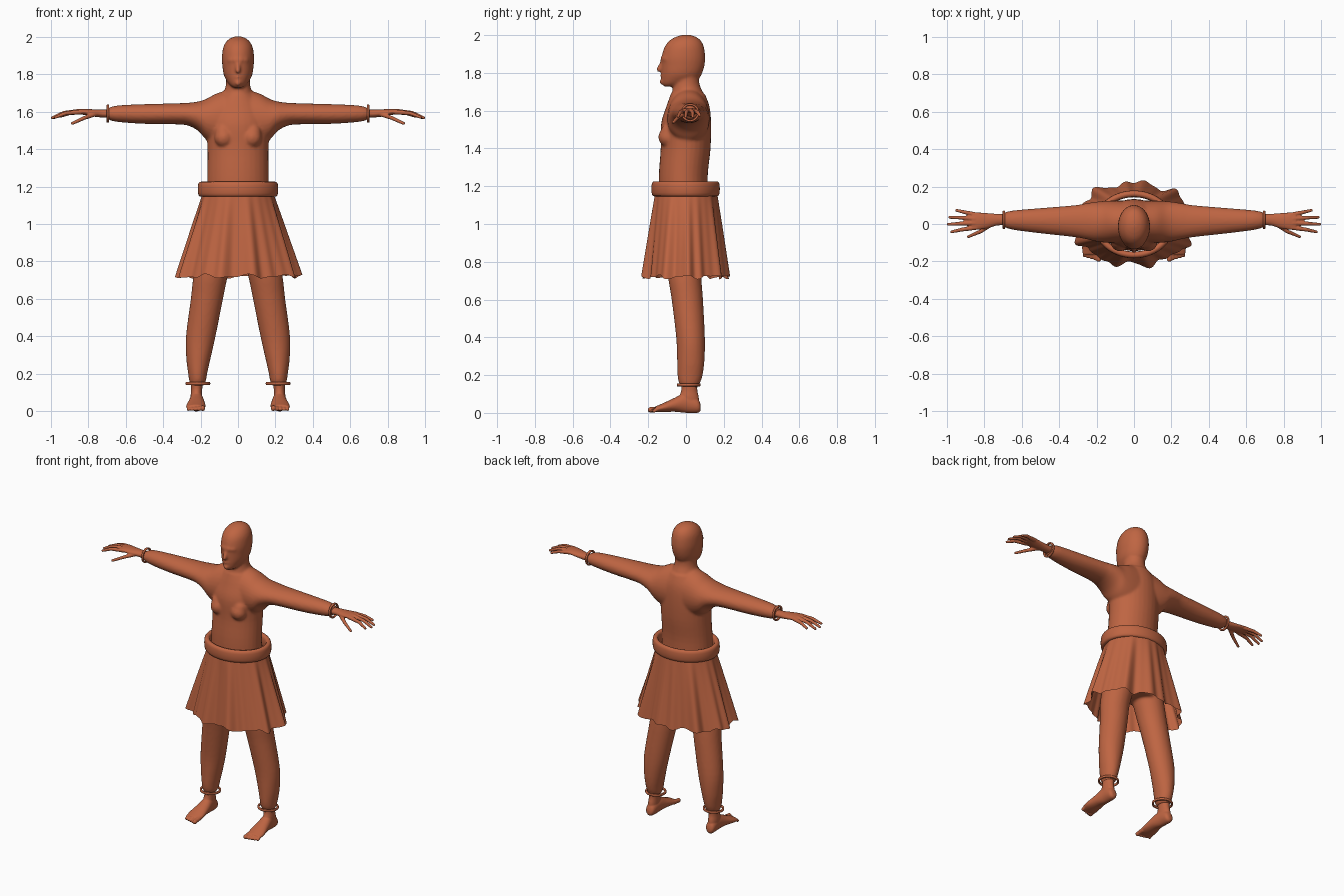
import bpy, bmesh, math
from mathutils import Vector

cube = bpy.data.objects.get("Cube")
if cube:
    bpy.data.objects.remove(cube, do_unlink=True)

# One terracotta colour for the whole figure
COLOUR = (0.52, 0.13, 0.055, 1)
clay = bpy.data.materials.new("terracotta")
clay.use_nodes = True
clay.diffuse_color = COLOUR
shader = clay.node_tree.nodes["Principled BSDF"]
shader.inputs["Base Color"].default_value = COLOUR
shader.inputs["Roughness"].default_value = 0.7


def finish(name, bm, voxel=None, smooth=4):
    """Turn a bmesh into an object; optionally fuse its pieces into one skin."""
    bmesh.ops.recalc_face_normals(bm, faces=bm.faces)
    for f in bm.faces:
        f.smooth = True
    mesh = bpy.data.meshes.new(name)
    bm.to_mesh(mesh)
    bm.free()
    mesh.materials.append(clay)
    obj = bpy.data.objects.new(name, mesh)
    bpy.context.collection.objects.link(obj)
    if voxel:
        fuse = obj.modifiers.new("fuse", 'REMESH')
        fuse.mode = 'VOXEL'
        fuse.voxel_size = voxel
        fuse.use_smooth_shade = True
        relax = obj.modifiers.new("relax", 'SMOOTH')
        relax.factor = 0.5
        relax.iterations = smooth
    return obj


def spline(rows, steps=4):
    """Catmull-Rom interpolation of section rows."""
    out = []
    for i in range(len(rows) - 1):
        p = [rows[max(i - 1, 0)], rows[i], rows[i + 1], rows[min(i + 2, len(rows) - 1)]]
        for s in range(steps):
            t = s / steps
            out.append([b + t / 2 * (c - a + t * (2 * a - 5 * b + 4 * c - d + t * (3 * (b - c) + d - a)))
                        for a, b, c, d in zip(*p)])
    return out + [list(rows[-1])]


def loft(bm, axis, rows, side=1, n=32):
    """Elliptical sections along an axis; row = position, min, max, min, max."""
    others = [i for i in range(3) if i != axis]
    rings = []
    for pos, a0, a1, b0, b1 in spline(rows):
        ring = []
        for k in range(n):
            ang = math.tau * k / n
            co = [0, 0, 0]
            co[axis] = pos
            co[others[0]] = (a0 + a1) / 2 + (a1 - a0) / 2 * math.cos(ang)
            co[others[1]] = (b0 + b1) / 2 + (b1 - b0) / 2 * math.sin(ang)
            co[0] *= side
            ring.append(bm.verts.new(co))
        rings.append(ring)
    bridge(bm, rings)
    bm.faces.new(rings[0])
    bm.faces.new(rings[-1])


def bridge(bm, rings):
    for r, s in zip(rings, rings[1:]):
        for k in range(len(r)):
            j = (k + 1) % len(r)
            bm.faces.new((r[k], r[j], s[j], s[k]))


def limb(bm, points, radii, side=1):
    """Chain of tapered rods with round joints."""
    pts = [Vector((x * side, y, z)) for x, y, z in points]
    for p, r in zip(pts, radii):
        ball = bmesh.ops.create_uvsphere(bm, u_segments=14, v_segments=8, radius=r)
        bmesh.ops.translate(bm, vec=p, verts=ball["verts"])
    for p, q, r, s in zip(pts, pts[1:], radii, radii[1:]):
        rod = bmesh.ops.create_cone(bm, cap_ends=True, segments=14, radius1=r, radius2=s, depth=(q - p).length)
        turn = (q - p).to_track_quat('Z', 'Y').to_matrix()
        bmesh.ops.rotate(bm, matrix=turn, verts=rod["verts"])
        bmesh.ops.translate(bm, vec=(p + q) / 2, verts=rod["verts"])


def hoop(name, centre, rx, ry, thick, tall, axis=2):
    """Closed ring with an oval section, around z or x."""
    bm = bmesh.new()
    rings = []
    for i in range(72):
        a = math.tau * i / 72
        ring = []
        for k in range(16):
            b = math.tau * k / 16
            c, s = math.cos(b), math.sin(b)
            w = thick * math.copysign(abs(c) ** 0.7, c)
            h = tall * math.copysign(abs(s) ** 0.7, s)
            co = Vector(((rx + w) * math.cos(a), (ry + w) * math.sin(a), h))
            if axis == 0:
                co = Vector((co.z, co.x, co.y))
            ring.append(bm.verts.new(co + Vector(centre)))
        rings.append(ring)
    bridge(bm, rings + [rings[0]])
    return finish(name, bm)


# Body: torso, neck, head, arms and legs fused into one skin
body = bmesh.new()
torso = [(.82, .13, -.09, .10), (.92, .175, -.11, .12), (1.08, .168, -.14, .118), (1.25, .164, -.144, .115),
         (1.4, .163, -.134, .13), (1.53, .168, -.132, .133), (1.62, .145, -.105, .125), (1.69, .09, -.08, .10)]
neck = [(1.58, .13, -.09, .12), (1.66, .10, -.082, .108), (1.70, .078, -.073, .088), (1.75, .064, -.066, .07),
        (1.84, .064, -.06, .07)]
head = [(1.728, .022, -.115, -.05), (1.742, .042, -.127, .0), (1.77, .064, -.13, .066), (1.80, .077, -.13, .086),
        (1.84, .083, -.13, .098), (1.885, .086, -.129, .102), (1.94, .08, -.112, .094), (1.975, .062, -.082, .075),
        (1.994, .038, -.045, .045), (2.002, .012, -.015, .015)]
for part in (torso, neck, head):
    loft(body, 2, [(z, -h, h, y0, y1) for z, h, y0, y1 in part])
arm = [(.06, -.10, .125, 1.40, 1.715), (.12, -.10, .125, 1.42, 1.695), (.17, -.098, .122, 1.45, 1.668),
       (.21, -.092, .118, 1.495, 1.655), (.26, -.08, .11, 1.523, 1.648), (.32, -.07, .10, 1.532, 1.645),
       (.5, -.05, .085, 1.535, 1.64), (.62, -.035, .075, 1.543, 1.635), (.67, -.025, .068, 1.55, 1.628),
       (.70, -.014, .058, 1.562, 1.616)]
leg = [(.97, .0, .16, -.10, .11), (.85, .02, .21, -.105, .09), (.72, .055, .238, -.095, .082),
       (.6, .08, .252, -.076, .09), (.4, .12, .278, -.052, .10), (.28, .147, .276, -.047, .098),
       (.2, .165, .266, -.045, .088), (.16, .172, .26, -.038, .075), (.135, .185, .25, -.025, .062)]
for side in (-1, 1):
    loft(body, 0, arm, side)
    loft(body, 2, leg, side)
    limb(body, [(.075, -.095, 1.46), (.08, -.088, 1.49)], [.052, .045], side)   # breast
    limb(body, [(.012, -.125, 1.875), (.045, -.105, 1.874)], [.012, .012], side)  # brow
# Nose, lips and chin
limb(body, [(0, -.124, 1.865), (0, -.143, 1.818)], [.01, .014])
limb(body, [(-.018, -.122, 1.785), (0, -.13, 1.787), (.018, -.122, 1.785)], [.007, .009, .007])
limb(body, [(0, -.125, 1.752)], [.016])
finish("body", body, 0.008, 5)

FINGERS = [[(.84, -.018, 1.598), (.92, -.03, 1.592), (.975, -.042, 1.57)],
           [(.85, .005, 1.602), (.93, .002, 1.594), (.992, -.002, 1.567)],
           [(.85, .028, 1.602), (.925, .034, 1.593), (.985, .036, 1.567)],
           [(.835, .048, 1.598), (.9, .062, 1.592), (.948, .073, 1.575)],
           [(.76, .0, 1.588), (.82, -.04, 1.567), (.885, -.068, 1.537)]]
PALM = [(.68, -.008, .052, 1.567, 1.611), (.73, -.008, .054, 1.569, 1.611), (.78, -.022, .058, 1.575, 1.613),
        (.83, -.03, .061, 1.584, 1.615), (.865, -.026, .056, 1.588, 1.612)]
FOOT = [(.078, .21, .235, .015, .04), (.062, .193, .252, .0, .075), (.0, .186, .256, .0, .105),
        (-.06, .178, .266, .006, .08), (-.12, .173, .277, .004, .052), (-.162, .178, .274, .004, .034)]
ANKLE = [(.03, .195, .25, -.015, .07), (.08, .192, .253, -.035, .068), (.12, .191, .25, -.025, .06),
         (.17, .185, .252, -.025, .062)]

for side, word in ((1, "left"), (-1, "right")):
    # Hand with four fingers and a thumb
    bm = bmesh.new()
    loft(bm, 0, PALM, side)
    for path in FINGERS:
        limb(bm, path, [.013, .0105, .008], side)
    finish(word + "_hand", bm, 0.004, 3)

    # Bare foot with five toes, the big toe innermost
    bm = bmesh.new()
    loft(bm, 1, FOOT, side)
    loft(bm, 2, ANKLE, side)
    for i in range(5):
        x = .189 + .019 * i
        r = .015 if i == 0 else .0115 - .0005 * i
        tip = -.188 + .005 * i
        limb(bm, [(x, -.14, .022), (x, tip + .015, .018), (x, tip, r + .001)], [r, r * .9, r], side)
    finish(word + "_foot", bm, 0.004, 3)

    # Bracelet and anklet
    hoop(word + "_bracelet", (.695 * side, .022, 1.59), .043, .043, .006, .007, axis=0)
    hoop(word + "_anklet", (.214 * side, .014, .148), .06, .057, .006, .008)

# Belt standing clear of the waist
hoop("belt", (0, -.002, 1.186), .197, .163, .018, .04)

# Pleated skirt with a wavy hem
bm = bmesh.new()
rings = []
for i in range(25):
    t = i / 24
    ring = []
    for k in range(180):
        a = math.tau * k / 180
        fold = .013 * math.sin(9 * a + .6) + .009 * math.sin(14 * a + 2) + .005 * math.sin(23 * a)
        fold *= t ** 0.8
        z = 1.18 - .46 * t + t * t * (.008 * math.sin(9 * a + 2) + .005 * math.sin(17 * a))
        ring.append(bm.verts.new(((.183 + .142 * t + fold) * math.cos(a), (.163 + .058 * t + fold) * math.sin(a), z)))
    rings.append(ring)
bridge(bm, rings)
finish("skirt", bm)
